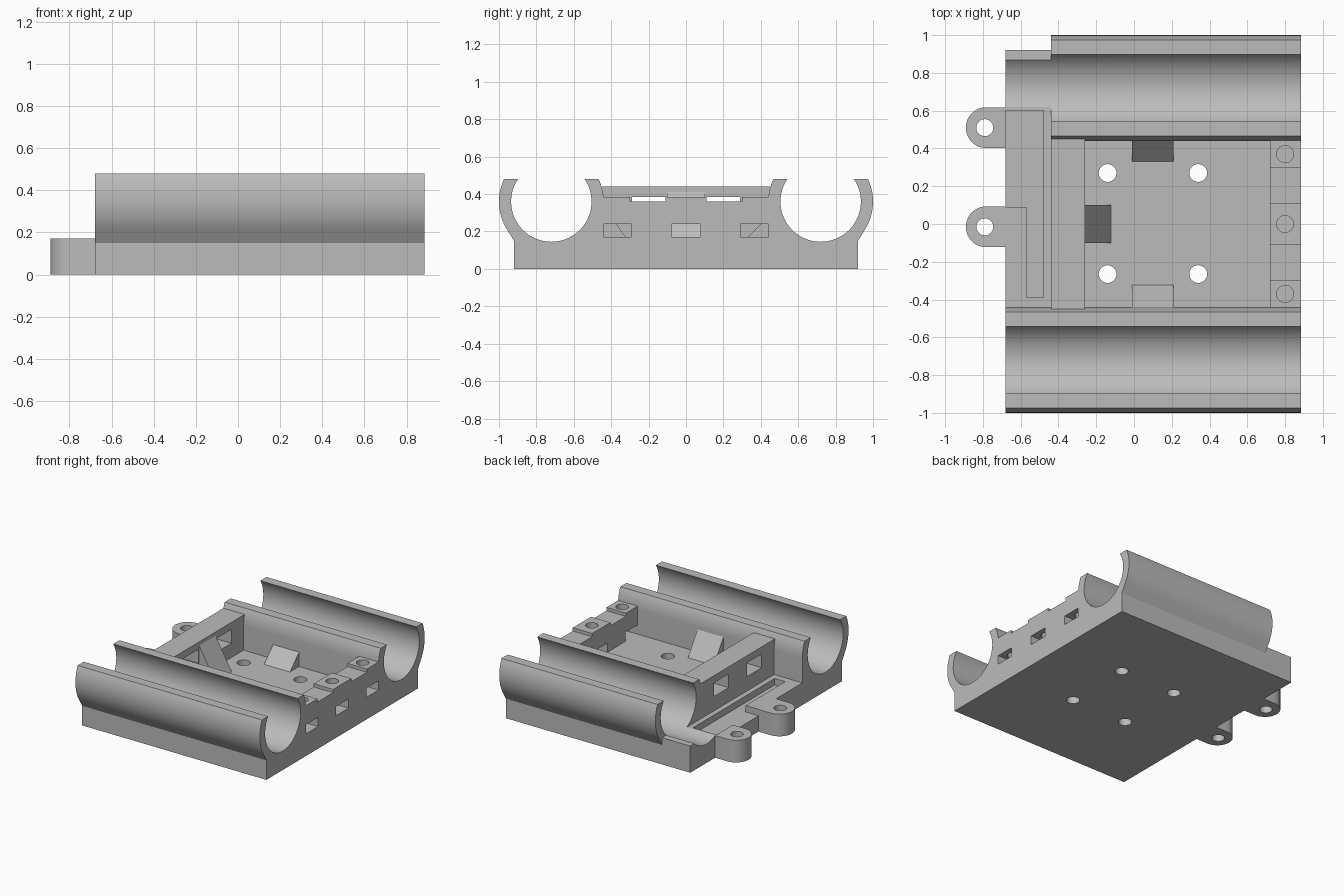
import bpy, bmesh, math
from mathutils import Vector

if "Cube" in bpy.data.objects:
    bpy.data.objects.remove(bpy.data.objects["Cube"], do_unlink=True)

grey = bpy.data.materials.new("matte grey")
grey.use_nodes = True
grey.diffuse_color = (0.5, 0.5, 0.5, 1)
grey.node_tree.nodes["Principled BSDF"].inputs["Base Color"].default_value = (0.5, 0.5, 0.5, 1)


def prism(name, outline, offset, place):
    """Extrude a flat outline; place turns (a, b) into a 3D point."""
    bm = bmesh.new()
    face = bm.faces.new([bm.verts.new(place(a, b)) for a, b in outline])
    moved = bmesh.ops.extrude_face_region(bm, geom=[face])
    bmesh.ops.translate(bm, vec=Vector(offset),
                        verts=[v for v in moved["geom"] if isinstance(v, bmesh.types.BMVert)])
    bmesh.ops.recalc_face_normals(bm, faces=bm.faces)
    mesh = bpy.data.meshes.new(name)
    bm.to_mesh(mesh)
    bm.free()
    mesh.materials.append(grey)
    ob = bpy.data.objects.new(name, mesh)
    bpy.context.collection.objects.link(ob)
    return ob


def upright(name, outline, z0, z1):
    return prism(name, outline, (0, 0, z1 - z0), lambda a, b: (a, b, z0))


def box(name, x0, x1, y0, y1, z0, z1):
    return upright(name, [(x0, y0), (x1, y0), (x1, y1), (x0, y1)], z0, z1)


def arc(cx, cy, r, start, end, steps):
    angles = [math.radians(start + (end - start) * i / steps) for i in range(steps + 1)]
    return [(cx + r * math.cos(t), cy + r * math.sin(t)) for t in angles]


def hole(x, y, r, z0, z1):
    return upright("hole_cutter", arc(x, y, r, 0, 348.75, 31), z0, z1)


def cut(ob, cutters):
    bpy.context.view_layer.objects.active = ob
    for cutter in cutters:
        mod = ob.modifiers.new("cut", "BOOLEAN")
        mod.operation = "DIFFERENCE"
        mod.solver = "EXACT"
        mod.object = cutter
        bpy.ops.object.modifier_apply(modifier=mod.name)
        bpy.data.objects.remove(cutter, do_unlink=True)


BACK, FRONT, FLOOR, TOP = -0.68, 0.885, 0.17, 0.48
CY, CZ, R_IN, R_OUT = 0.72, 0.36, 0.215, 0.28

# Body: two open cylinder cradles joined by a floor
lip_out = math.degrees(math.asin((TOP - CZ) / R_OUT))
lip_in = math.degrees(math.asin((TOP - CZ) / R_IN))
half = [(0.92, 0), (0.92, 0.15)]
half += arc(CY, CZ, R_OUT, -33, lip_out, 14)
half += arc(CY, CZ, R_IN, lip_in, -180 - lip_in, 56)
half += arc(CY, CZ, R_OUT, 180 - lip_out, 180, 8)
half += [(0.44, FLOOR)]
section = half + [(-y, z) for y, z in reversed(half)]
body = prism("cradle_body", section, (FRONT - BACK, 0, 0), lambda y, z: (BACK, y, z))

# Lowered corner of one cradle, wire recess and floor holes
recess = [(-0.8, 0.09), (-0.57, 0.09), (-0.57, -0.39), (-0.48, -0.39), (-0.48, 0.6), (-0.8, 0.6)]
cut(body, [
    box("corner_cutter", -0.8, -0.44, 0.3, CY, FLOOR, 0.6),
    box("wall_cutter", -0.8, -0.44, CY - 0.01, 1.1, 0.205, 0.6),
    box("edge_cutter", -0.8, -0.44, 0.92, 1.1, 0.1, 0.6),
    upright("recess_cutter", recess, 0.12, 0.3),
] + [hole(x, y, 0.047, -0.1, 0.3) for x in (-0.14, 0.34) for y in (-0.265, 0.27)])

# Tall wall with two windows
wall = box("tall_wall", -0.44, -0.26, -0.45, 0.45, FLOOR - 0.02, 0.44)
cut(wall, [box("window_cutter", -0.6, -0.1, y - 0.09, y + 0.09, 0.28, 0.385) for y in (-0.2, 0.2)])

# Low wall with screw pads, notches and nut slots
pads = box("screw_wall", 0.72, FRONT, -0.45, 0.45, FLOOR - 0.02, 0.385)
cutters = [box("notch_cutter", 0.6, 1, y - 0.095, y + 0.095, 0.36, 0.5) for y in (-0.205, 0.205)]
for y in (-0.37, 0, 0.37):
    cutters.append(box("nut_cutter", 0.6, 1, y - 0.078, y + 0.078, FLOOR, 0.24))
    cutters.append(hole(0.8, y, 0.045, 0.2, 0.5))
cut(pads, cutters)

# Sloped braces around the bay
for name, sign, foot, height in (("left_brace", 1, 0.325, 0.285), ("right_brace", -1, 0.32, 0.35)):
    slope = [(sign * foot, FLOOR - 0.005), (sign * 0.445, FLOOR - 0.005), (sign * 0.445, height)]
    prism(name, slope, (0.22, 0, 0), lambda y, z: (-0.01, y, z))
slope = [(-0.12, FLOOR - 0.005), (-0.265, FLOOR - 0.005), (-0.265, 0.42)]
prism("wall_brace", slope, (0, 0.2, 0), lambda x, z: (x, -0.1, z))

# Rounded mounting tabs
for name, y in (("left_tab", 0.51), ("right_tab", -0.015)):
    outline = [(BACK, y + 0.108)] + arc(-0.782, y, 0.108, 90, 270, 24) + [(BACK, y - 0.108)]
    tab = upright(name, outline, 0, FLOOR)
    cut(tab, [hole(-0.79, y, 0.045, -0.1, 0.3)])

# Smooth the curves, keep the edges sharp
bpy.ops.object.select_all(action="DESELECT")
for ob in bpy.context.collection.objects:
    if ob.type == "MESH" and grey.name in ob.data.materials:
        ob.select_set(True)
        bpy.context.view_layer.objects.active = ob
bpy.ops.object.shade_smooth_by_angle(angle=math.radians(25))
